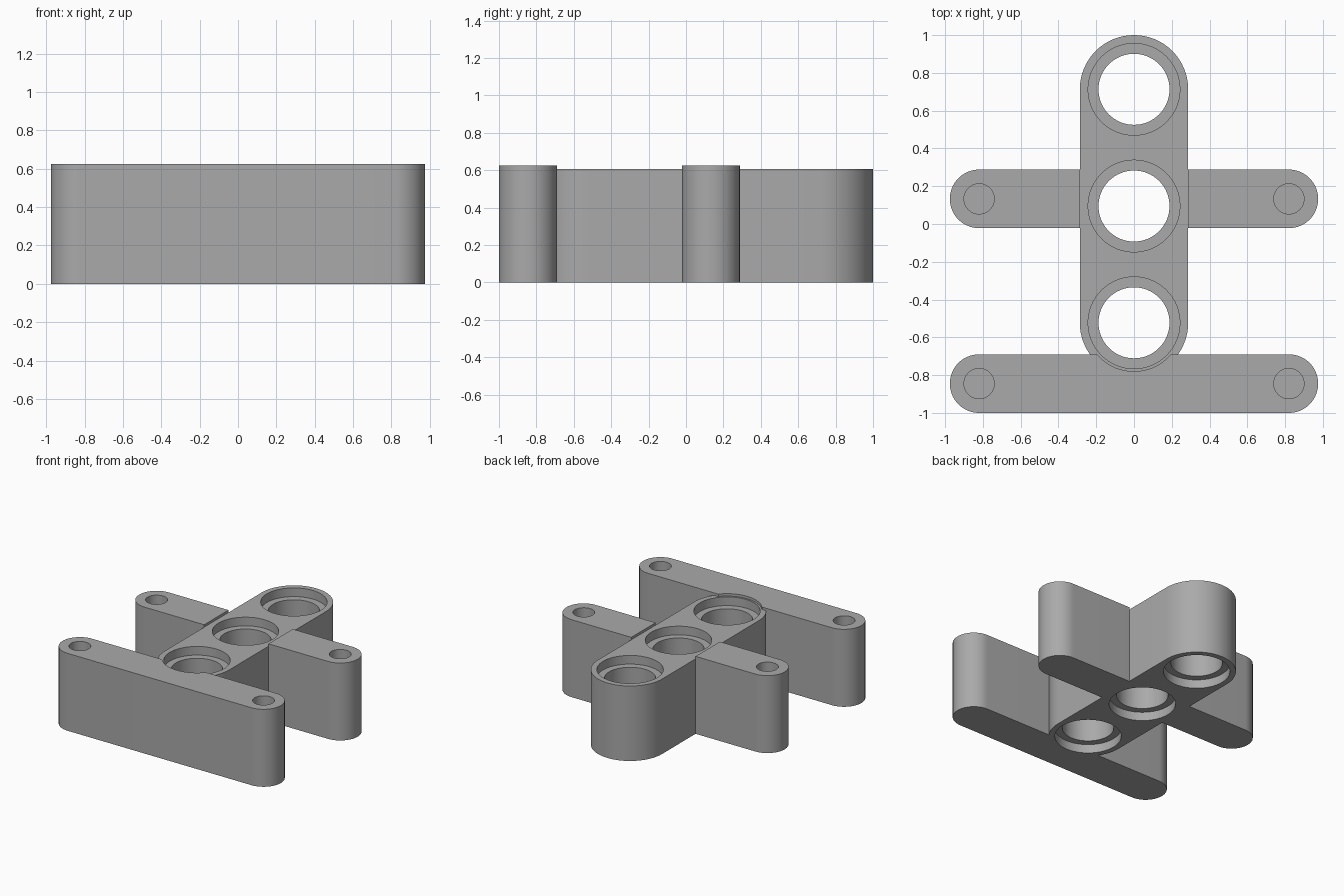
import bpy, bmesh, math

cube = bpy.data.objects.get("Cube")
if cube:
    bpy.data.objects.remove(cube, do_unlink=True)

# Single plain grey
grey = bpy.data.materials.new("plain grey")
grey.use_nodes = True
GREY = (0.4, 0.4, 0.4, 1)
grey.diffuse_color = GREY
grey.node_tree.nodes["Principled BSDF"].inputs["Base Color"].default_value = GREY

# Shared sizes
SPINE_R, SPINE_TOP = 0.287, 0.605
BAR_R, BAR_TOP = 0.155, 0.625
PIN_X, PIN_R, PIN_FLOOR = 0.82, 0.08, 0.2
BORE_R, SEAT_R, SEAT_DEPTH = 0.188, 0.243, 0.07
FRONT_Y, ARM_Y = -0.845, 0.133
BORES = (0.713, 0.095, -0.523)


def arc(cx, cy, r, start, end, steps=32):
    """Points along an arc, angles in degrees."""
    return [(cx + r * math.cos(math.radians(start + (end - start) * i / steps)),
             cy + r * math.sin(math.radians(start + (end - start) * i / steps)))
            for i in range(steps + 1)]


def prism(name, outline, z0, z1):
    """Extrude a flat counter-clockwise outline between two heights."""
    bm = bmesh.new()
    face = bm.faces.new([bm.verts.new((x, y, z0)) for x, y in outline])
    top = bmesh.ops.extrude_face_region(bm, geom=[face])["geom"]
    moved = [v for v in top if isinstance(v, bmesh.types.BMVert)]
    bmesh.ops.translate(bm, vec=(0, 0, z1 - z0), verts=moved)
    bmesh.ops.recalc_face_normals(bm, faces=bm.faces)
    mesh = bpy.data.meshes.new(name)
    bm.to_mesh(mesh)
    bm.free()
    mesh.materials.append(grey)
    obj = bpy.data.objects.new(name, mesh)
    bpy.context.collection.objects.link(obj)
    return obj


def activate(obj):
    bpy.ops.object.select_all(action='DESELECT')
    obj.select_set(True)
    bpy.context.view_layer.objects.active = obj


def drill(obj, x, y, r, z0, z1):
    """Cut a round hole between two heights."""
    cutter = prism("drill", arc(x, y, r, 0, 360, 64)[:-1], z0, z1)
    cutter.hide_render = True
    mod = obj.modifiers.new("hole", 'BOOLEAN')
    mod.operation, mod.solver, mod.object = 'DIFFERENCE', 'EXACT', cutter
    activate(obj)
    bpy.ops.object.modifier_apply(modifier=mod.name)
    bpy.data.objects.remove(cutter, do_unlink=True)


# Central spine with three bores, each recessed from above and below
spine = prism("spine", arc(0, BORES[0], SPINE_R, 0, 180)
              + arc(0, BORES[2], SPINE_R, 180, 360), 0, SPINE_TOP)
for y in BORES:
    drill(spine, 0, y, BORE_R, -0.1, 0.8)
    drill(spine, 0, y, SEAT_R, SPINE_TOP - SEAT_DEPTH, 0.8)
    drill(spine, 0, y, SEAT_R, -0.1, SEAT_DEPTH)

# Front bar, relieved around the front bore, with a blind hole at each end
front_bar = prism("front_bar", arc(PIN_X, FRONT_Y, BAR_R, -90, 90)
                  + arc(-PIN_X, FRONT_Y, BAR_R, 90, 270), 0, BAR_TOP)
drill(front_bar, 0, BORES[2], 0.257, -0.1, 0.8)
for x in (-PIN_X, PIN_X):
    drill(front_bar, x, FRONT_Y, PIN_R, PIN_FLOOR, 0.8)

# Side arms butting against the spine
parts = [spine, front_bar]
for side, name in ((1, "left_arm"), (-1, "right_arm")):
    outline = arc(PIN_X, ARM_Y, BAR_R, -90, 90)
    outline += [(SPINE_R, ARM_Y + BAR_R), (SPINE_R, ARM_Y - BAR_R)]
    arm = prism(name, [(side * x, y) for x, y in outline], 0, BAR_TOP)
    drill(arm, side * PIN_X, ARM_Y, PIN_R, PIN_FLOOR, 0.8)
    parts.append(arm)

for part in parts:
    activate(part)
    bpy.ops.object.shade_smooth_by_angle(angle=math.radians(30))
